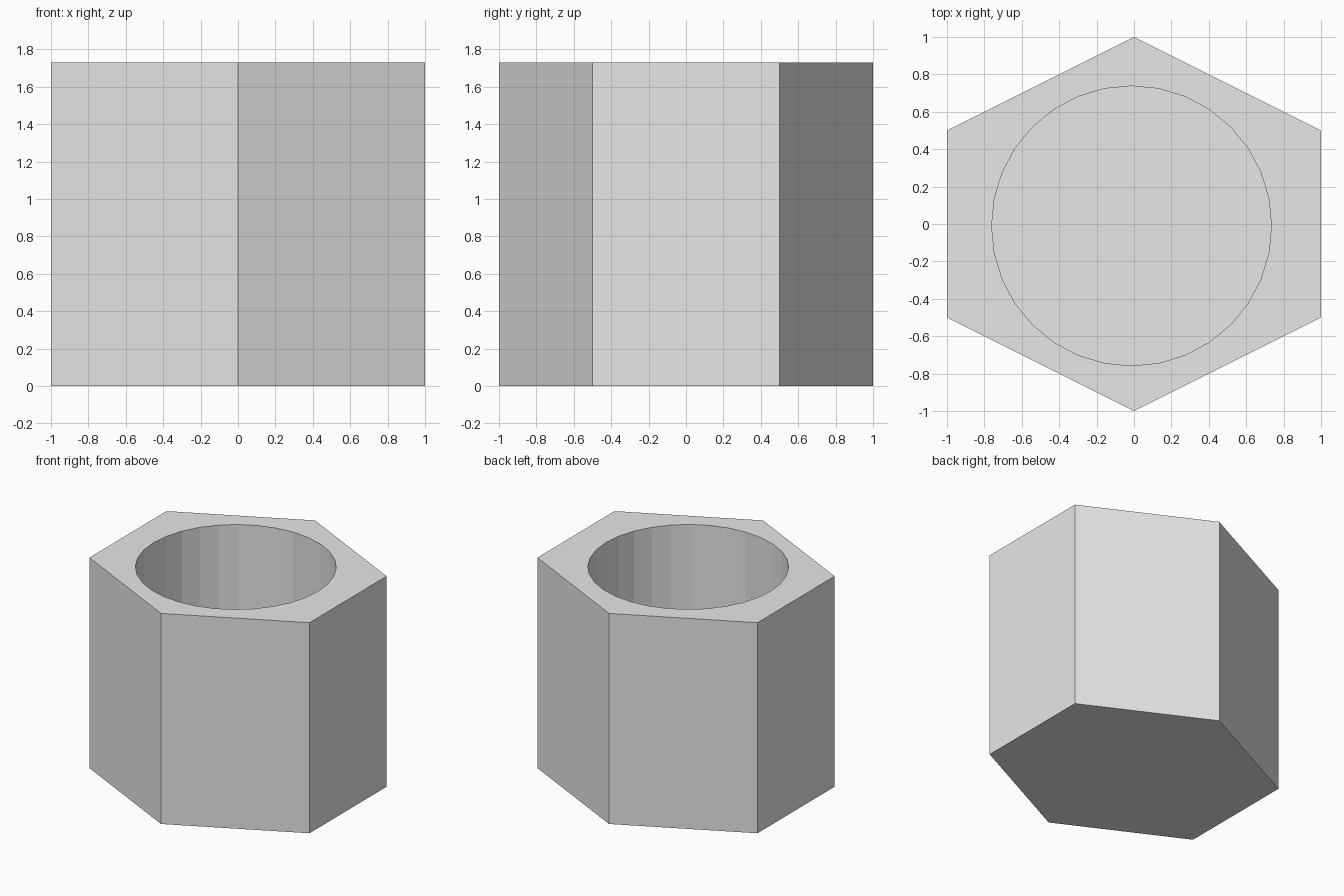
import bpy
import bmesh
from math import sin, cos, pi

cube = bpy.data.objects.get("Cube")
if cube:
    bpy.data.objects.remove(cube, do_unlink=True)

HEIGHT = 1.73
FLOOR = 0.25
HOLE_RADIUS = 0.748
HOLE_SIDES = 32
HOLE_CENTRE = (-0.013, -0.01)

# Plain grey material
grey = bpy.data.materials.new("light grey")
grey.use_nodes = True
colour = (0.8, 0.8, 0.8, 1)
grey.diffuse_color = colour
grey.node_tree.nodes["Principled BSDF"].inputs["Base Color"].default_value = colour


def prism(name, outline, bottom, top):
    """Upright solid with the given outline."""
    bm = bmesh.new()
    base = bm.faces.new([bm.verts.new((x, y, bottom)) for x, y in outline])
    side = bmesh.ops.extrude_face_region(bm, geom=[base], use_keep_orig=True)
    verts = [v for v in side["geom"] if isinstance(v, bmesh.types.BMVert)]
    bmesh.ops.translate(bm, verts=verts, vec=(0, 0, top - bottom))
    bmesh.ops.recalc_face_normals(bm, faces=bm.faces)
    mesh = bpy.data.meshes.new(name)
    bm.to_mesh(mesh)
    bm.free()
    mesh.materials.append(grey)
    obj = bpy.data.objects.new(name, mesh)
    bpy.context.collection.objects.link(obj)
    return obj


# Six-sided cup body
hexagon = [(0, -1), (1, -0.5), (1, 0.5), (0, 1), (-1, 0.5), (-1, -0.5)]
cup = prism("hexagonal_cup", hexagon, 0, HEIGHT)

# Round well, open at the top and closed below
cx, cy = HOLE_CENTRE
angles = [2 * pi * i / HOLE_SIDES for i in range(HOLE_SIDES)]
circle = [(cx + HOLE_RADIUS * cos(a), cy + HOLE_RADIUS * sin(a)) for a in angles]
cutter = prism("well_cutter", circle, FLOOR, HEIGHT + 0.2)
cutter.hide_render = True

well = cup.modifiers.new("well", "BOOLEAN")
well.operation = "DIFFERENCE"
well.solver = "EXACT"
well.object = cutter

# Apply the cut and drop the cutter
bpy.context.view_layer.objects.active = cup
cup.select_set(True)
bpy.ops.object.modifier_apply(modifier=well.name)
bpy.data.objects.remove(cutter, do_unlink=True)
